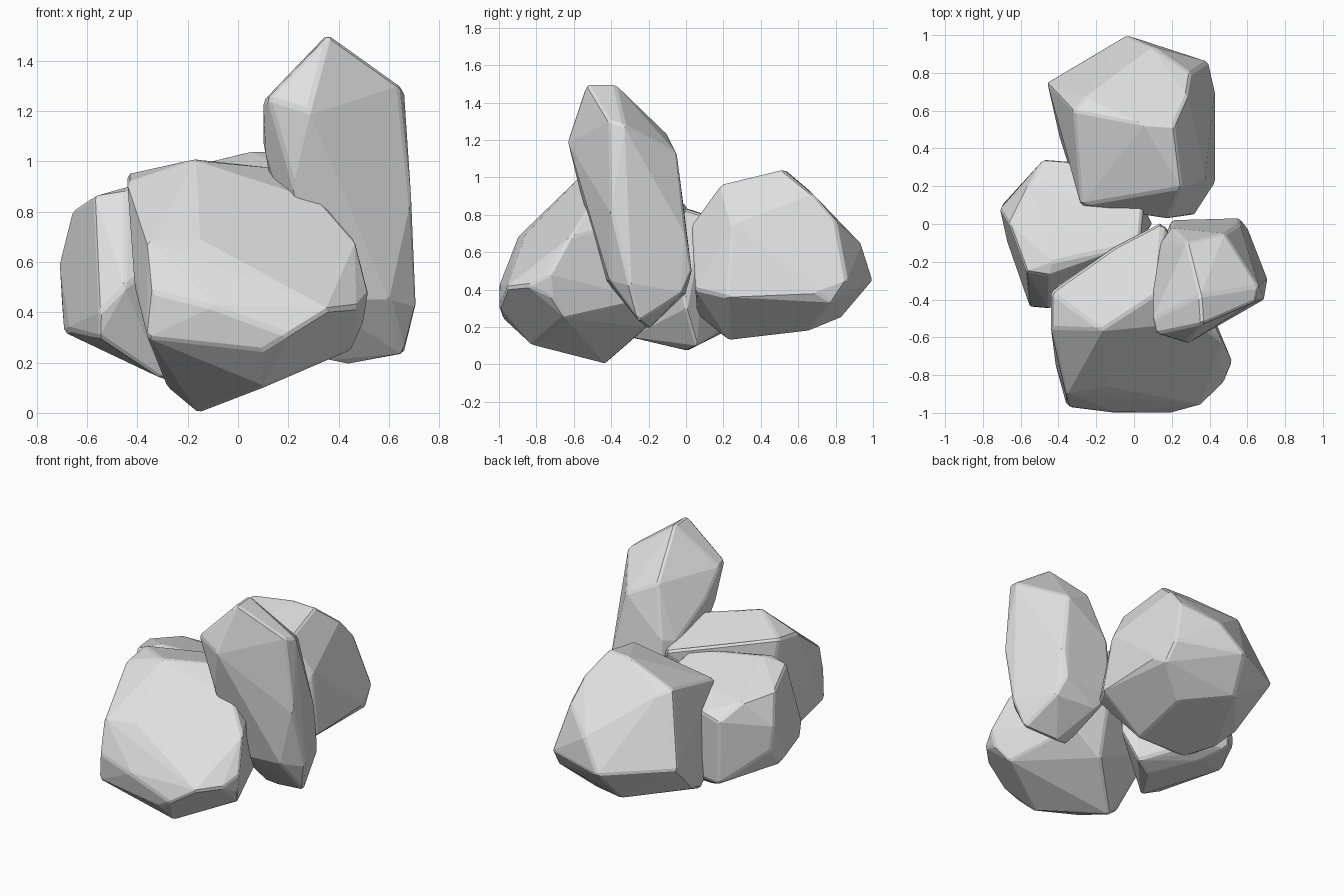
import bpy, bmesh, math

stone = bpy.data.materials.new("light grey stone")
stone.diffuse_color = (0.75, 0.75, 0.75, 1)


def rock(name, corners):
    """Flat-faced boulder: hull around its main corners, edges lightly chipped."""
    bm = bmesh.new()
    for c in corners:
        bm.verts.new(c)
    hull = bmesh.ops.convex_hull(bm, input=bm.verts[:])
    junk = {e for e in hull["geom_interior"] + hull["geom_unused"]
            if isinstance(e, bmesh.types.BMVert)}
    bmesh.ops.delete(bm, geom=list(junk), context='VERTS')
    bmesh.ops.dissolve_limit(bm, angle_limit=math.radians(6),
                             verts=bm.verts[:], edges=bm.edges[:])
    bmesh.ops.recalc_face_normals(bm, faces=bm.faces[:])
    mesh = bpy.data.meshes.new(name)
    bm.to_mesh(mesh)
    bm.free()
    mesh.materials.append(stone)
    ob = bpy.data.objects.new(name, mesh)
    bpy.context.collection.objects.link(ob)
    bev = ob.modifiers.new("chipped edges", 'BEVEL')
    bev.width = 0.012
    bev.segments = 1
    bev.limit_method = 'ANGLE'
    bev.angle_limit = math.radians(25)
    return ob


# Wide boulder at the front
rock("front_boulder", [
    (-.44, -.36, .95), (-.44, -.55, .92), (-.17, -.56, 1.01), (.12, -.37, .98),
    (.15, .01, .85), (-.1, -.12, .9), (.2, -.5, .88), (.33, -.52, .84),
    (.47, -.62, .68), (.52, -.73, .48), (.5, -.72, .36), (.45, -.65, .25),
    (.36, -.96, .41), (.47, -.85, .42), (.2, -1, .31), (-.1, -1, .42),
    (-.34, -.97, .48), (-.36, -.95, .3), (.1, -.98, .25), (.1, -.82, .1),
    (-.16, -.43, 0), (-.28, -.5, .1), (.1, -.2, .2), (-.38, -.3, .45),
    (-.41, -.78, .5), (-.36, -.9, .68), (-.15, -.86, .69), (.3, -.2, .35)])

# Tall leaning slab on the right, with a wide flat outer side
rock("tall_slab", [
    (.36, -.53, 1.5), (.35, -.38, 1.5), (.64, -.41, 1.3), (.66, -.33, 1.28),
    (.48, -.05, 1.13), (.28, -.1, 1.23), (.1, -.5, 1.24), (.12, -.58, 1.25),
    (.28, -.63, 1.2), (.1, -.35, 1.08), (.11, -.47, 1.03), (.14, -.1, .88),
    (.22, -.56, .9), (.55, -.46, .8), (.69, -.4, .82), (.7, -.35, .6),
    (.71, -.3, .42), (.66, -.25, .23), (.45, -.2, .19), (.35, -.22, .21),
    (.56, 0, .7), (.56, .03, .5), (.2, .02, .5), (.2, -.02, .9),
    (.6, -.02, .38), (.3, 0, .38), (.3, -.43, .45), (.6, -.41, .45)])

# Squat boulder on the left
rock("left_boulder", [
    (-.43, -.2, .9), (-.45, -.27, .88), (-.57, -.25, .86), (-.66, 0, .8),
    (-.71, .08, .6), (-.7, .1, .45), (-.56, .2, .77), (-.48, .34, .67),
    (-.35, .33, .7), (.05, .1, .8), (.03, -.1, .86), (-.55, -.44, .4),
    (-.45, -.45, .5), (-.55, -.42, .3), (-.69, 0, .32), (-.67, -.1, .33),
    (-.31, -.3, .14), (-.1, 0, .07), (.02, .06, .1), (-.47, .33, .25),
    (.1, 0, .3), (-.3, .3, .25), (-.35, .2, .17)])

# Large boulder at the back, flat on top with a long rear slope
rock("back_boulder", [
    (.21, .52, 1.04), (.05, .53, 1.04), (.25, .19, .96), (-.28, .1, .82),
    (-.32, .6, .95), (-.26, .67, .92), (-.46, .75, .5), (-.4, .48, .26),
    (-.14, .86, .33), (-.04, 1, .45), (.1, .94, .64), (.28, .68, .91),
    (.3, .8, .77), (.39, .86, .45), (.43, .7, .38), (.4, .78, .33),
    (.43, .22, .36), (.41, .5, .33), (.38, .25, .75), (.32, .05, .4),
    (.18, .03, .74), (-.28, .1, .3), (-.25, .18, .17), (-.1, .83, .25),
    (.2, .66, .18), (.15, .23, .13), (0, .06, .27), (-.35, .35, .2)])
